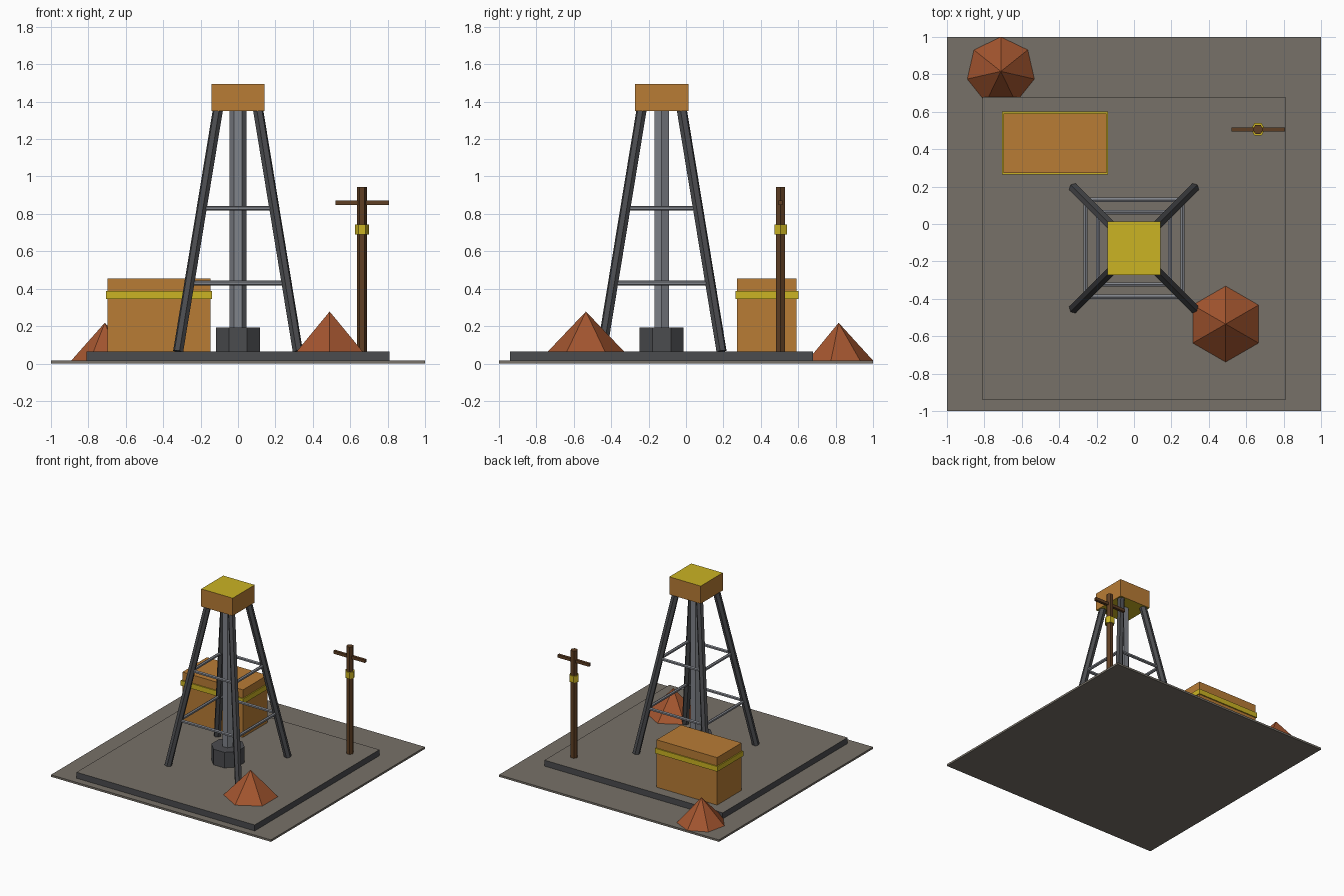
import bpy
from math import radians
from mathutils import Vector

cube = bpy.data.objects.get("Cube")
if cube:
    bpy.data.objects.remove(cube, do_unlink=True)


def material(name, hex_code):
    def linear(c):
        return c / 12.92 if c <= 0.04045 else ((c + 0.055) / 1.055) ** 2.4
    rgb = [linear(int(hex_code[i:i + 2], 16) / 255) for i in (0, 2, 4)]
    mat = bpy.data.materials.new(name)
    mat.use_nodes = True
    mat.diffuse_color = (*rgb, 1)
    mat.node_tree.nodes["Principled BSDF"].inputs["Base Color"].default_value = (*rgb, 1)
    return mat


earth = material("grey_earth", "777168")
dark_metal = material("dark_metal", "4b4c4f")
light_metal = material("light_metal", "80838a")
ochre = material("ochre_panel", "b87c35")
yellow = material("yellow_paint", "cbb323")
rust = material("rust_soil", "a3552f")
wood = material("brown_wood", "5e3e23")


def finish(name, mat):
    obj = bpy.context.object
    obj.name = name
    obj.data.materials.append(mat)
    return obj


def box(name, mat, low, high):
    low, high = Vector(low), Vector(high)
    bpy.ops.mesh.primitive_cube_add(size=1, location=(low + high) / 2)
    bpy.context.object.scale = high - low
    return finish(name, mat)


def paint_faces(obj, mat, rule):
    obj.data.materials.append(mat)
    for face in obj.data.polygons:
        if rule(face.normal):
            face.material_index = 1


def prism(name, mat, sides, radius, x, y, bottom, top, turn=0, tip=None):
    bpy.ops.mesh.primitive_cone_add(
        vertices=sides, radius1=radius, radius2=radius if tip is None else tip,
        depth=top - bottom, location=(x, y, (bottom + top) / 2),
        rotation=(0, 0, radians(turn)))
    return finish(name, mat)


def strut(name, mat, start, end, radius, sides):
    start, end = Vector(start), Vector(end)
    bpy.ops.mesh.primitive_cylinder_add(
        vertices=sides, radius=radius, depth=(end - start).length,
        location=(start + end) / 2)
    obj = bpy.context.object
    obj.rotation_euler = (end - start).to_track_quat("Z", "Y").to_euler()
    return finish(name, mat)


# Ground and foundation
GROUND, FLOOR, CY = 0.016, 0.065, -0.13
box("ground", earth, (-1, -1, 0), (1, 1, GROUND))
slab = box("foundation_slab", dark_metal, (-0.81, CY - 0.81, GROUND), (0.81, CY + 0.81, FLOOR))
paint_faces(slab, earth, lambda n: n.z > 0.5)

# Tower cap, drill pipe and collar
TOP = 1.35
cap = box("tower_cap", ochre, (-0.143, CY - 0.143, TOP), (0.143, CY + 0.143, 1.495))
paint_faces(cap, yellow, lambda n: abs(n.z) > 0.5)
prism("drill_collar", dark_metal, 8, 0.127, 0, CY, FLOOR, 0.193, 22.5)
prism("drill_pipe", light_metal, 6, 0.045, 0, CY, 0.193, TOP, 30)

# Splayed legs and the two rings of braces
FOOT, HEAD = 0.32, 0.107
corners = [(-1, -1), (1, -1), (1, 1), (-1, 1)]
for sx, sy in corners:
    strut("tower_leg", dark_metal, (sx * FOOT, CY + sy * FOOT, FLOOR),
          (sx * HEAD, CY + sy * HEAD, TOP + 0.01), 0.028, 6)
for z in (0.43, 0.83):
    reach = FOOT + (HEAD - FOOT) * (z - FLOOR) / (TOP - FLOOR)
    for i, (ax, ay) in enumerate(corners):
        bx, by = corners[(i + 1) % 4]
        strut("tower_brace", light_metal, (ax * reach, CY + ay * reach, z),
              (bx * reach, CY + by * reach, z), 0.013, 6)

# Storage hut with a painted band
box("hut", ochre, (-0.697, 0.274, FLOOR), (-0.147, 0.592, 0.455))
box("hut_band", yellow, (-0.706, 0.265, 0.345), (-0.138, 0.601, 0.387))

# Soil heaps
prism("front_heap", rust, 6, 0.203, 0.49, -0.535, FLOOR, 0.278, tip=0)
prism("back_heap", rust, 7, 0.184, -0.712, 0.816, GROUND, 0.218, tip=0)

# Utility pole
PX, PY = 0.663, 0.506
prism("pole", wood, 6, 0.028, PX, PY, FLOOR, 0.945, 30)
box("pole_crossbar", wood, (0.52, PY - 0.011, 0.847), (0.806, PY + 0.011, 0.871))
prism("pole_band", yellow, 6, 0.038, PX, PY, 0.69, 0.743, 30)
